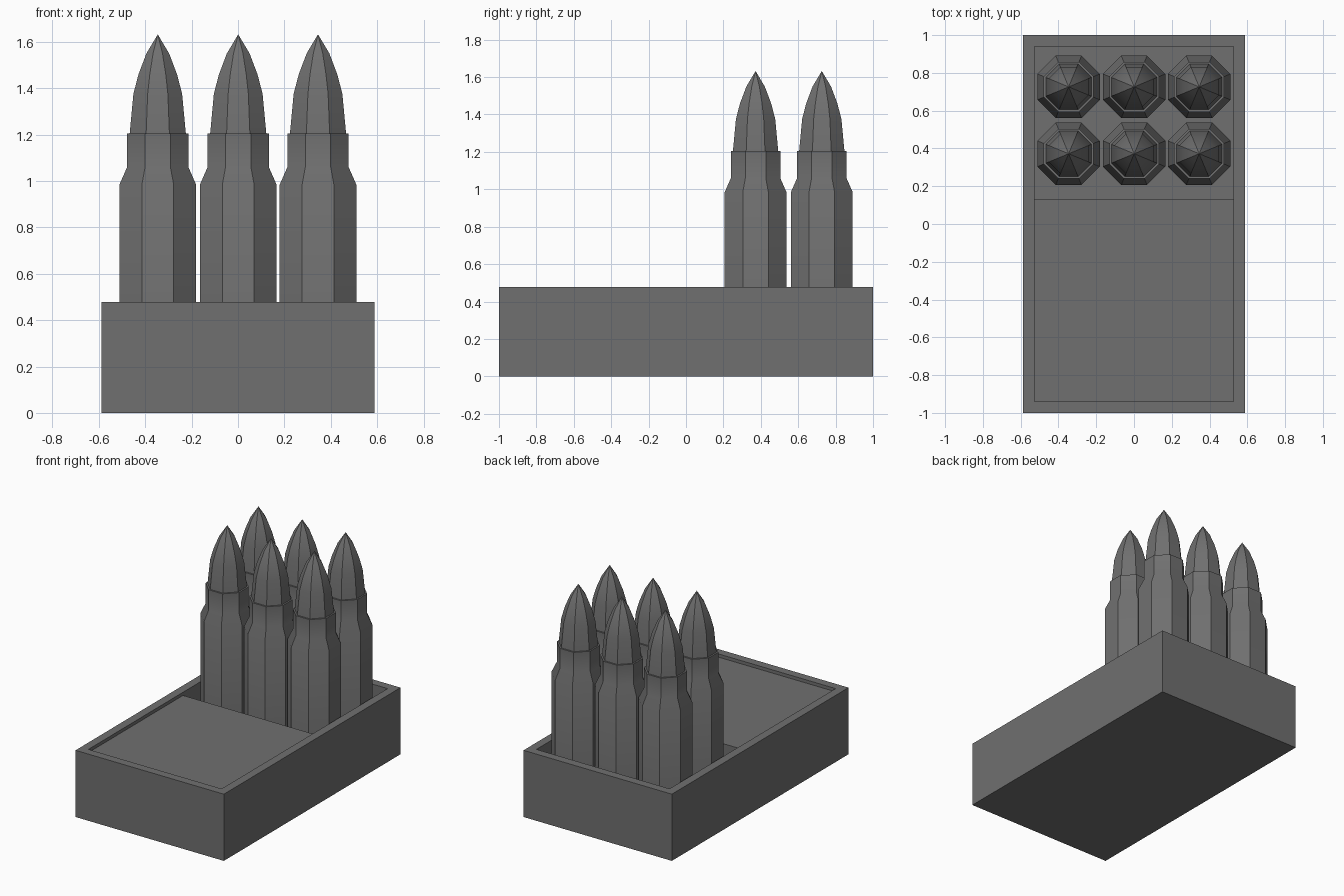
import bpy, bmesh, math

if "Cube" in bpy.data.objects:
    bpy.data.objects.remove(bpy.data.objects["Cube"])

dark = bpy.data.materials.new("dark_grey")
dark.diffuse_color = (0.162, 0.162, 0.162, 1)
dark.use_nodes = True
dark.node_tree.nodes["Principled BSDF"].inputs["Base Color"].default_value = dark.diffuse_color


def make_object(name, bm):
    bmesh.ops.recalc_face_normals(bm, faces=bm.faces)
    mesh = bpy.data.meshes.new(name)
    bm.to_mesh(mesh)
    bm.free()
    mesh.materials.append(dark)
    obj = bpy.data.objects.new(name, mesh)
    bpy.context.collection.objects.link(obj)
    return obj


def rect(bm, x, y0, y1, z):
    return [bm.verts.new(p) for p in ((-x, y0, z), (x, y0, z), (x, y1, z), (-x, y1, z))]


def bridge(bm, a, b):
    for i in range(len(a)):
        j = (i + 1) % len(a)
        bm.faces.new((a[i], a[j], b[j], b[i]))


# Open tray: outer walls, rim, inner walls and floor
bm = bmesh.new()
loops = [rect(bm, 0.588, -1, 1, 0), rect(bm, 0.588, -1, 1, 0.478),
         rect(bm, 0.528, -0.94, 0.94, 0.478), rect(bm, 0.528, -0.94, 0.94, 0.06)]
for a, b in zip(loops, loops[1:]):
    bridge(bm, a, b)
bm.faces.new(loops[0])
bm.faces.new(loops[-1])
make_object("tray", bm)

# Block filling the front of the tray, just below the rim
bm = bmesh.new()
bottom = rect(bm, 0.528, -0.94, 0.132, 0.06)
top = rect(bm, 0.528, -0.94, 0.132, 0.455)
bridge(bm, bottom, top)
bm.faces.new(bottom)
bm.faces.new(top)
make_object("front_block", bm)

# Eight-sided cartridge profile: (flat-to-centre distance, height)
PROFILE = [(0.165, 0.06), (0.165, 0.985), (0.132, 1.06), (0.132, 1.205),
           (0.121, 1.205), (0.105, 1.376), (0.083, 1.46), (0.049, 1.55)]
TIP = 1.632


def cartridge(name, cx, cy):
    bm = bmesh.new()
    rings = []
    for apothem, z in PROFILE:
        r = apothem / math.cos(math.pi / 8)
        rings.append([bm.verts.new((r * math.cos((k + 0.5) * math.pi / 4),
                                    r * math.sin((k + 0.5) * math.pi / 4), z))
                      for k in range(8)])
    for a, b in zip(rings, rings[1:]):
        bridge(bm, a, b)
    bm.faces.new(rings[0])
    tip = bm.verts.new((0, 0, TIP))
    for k in range(8):
        bm.faces.new((rings[-1][k], rings[-1][(k + 1) % 8], tip))
    obj = make_object(name, bm)
    obj.location = (cx, cy, 0)
    # Blend the shoulder and nose bands, keep the eight sides crisp
    bpy.ops.object.select_all(action='DESELECT')
    obj.select_set(True)
    bpy.context.view_layer.objects.active = obj
    bpy.ops.object.shade_smooth_by_angle(angle=math.radians(30))


# Two rows of three cartridges at the back
for row, y in enumerate((0.372, 0.726)):
    for col, x in enumerate((-0.346, 0.001, 0.345)):
        cartridge(f"cartridge_{row}_{col}", x, y)
